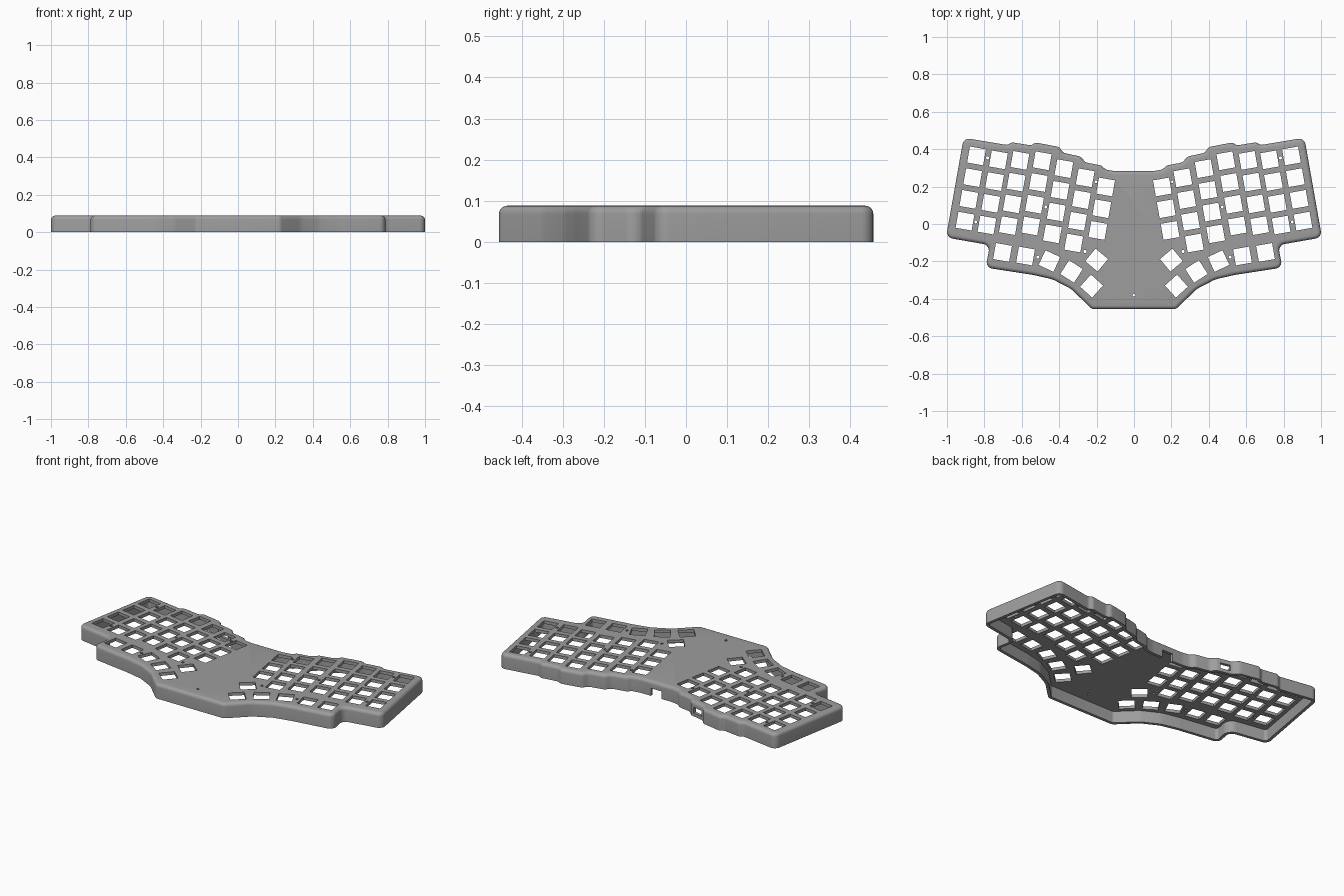
import bpy, bmesh, math
from mathutils import Vector, Matrix

if "Cube" in bpy.data.objects:
    bpy.data.objects.remove(bpy.data.objects["Cube"])

HEIGHT, FILLET, WALL, PLATE = 0.088, 0.02, 0.018, 0.018
TILT = math.radians(10)

# Right half of the outline, from the back centre round to the front centre
HALF = [(.104, .283), (.152, .291), (.174, .313), (.259, .329), (.286, .361), (.377, .380),
        (.401, .412), (.527, .436), (.548, .420), (.655, .437), (.676, .422), (.911, .461),
        (1.005, -.072), (.770, -.113), (.794, -.233), (.540, -.272), (.435, -.296),
        (.335, -.348), (.225, -.455)]


def round_corners(pts):
    """Replace each corner of a clockwise loop with a short arc."""
    out, n = [], len(pts)
    for i, p in enumerate(pts):
        a, b = pts[i - 1] - p, pts[(i + 1) % n] - p
        turn = math.pi - a.angle(b)
        radius = 0.1 if turn < math.radians(20) else 0.035
        t = min(radius * math.tan(turn / 2), 0.45 * a.length, 0.45 * b.length)
        r = t / math.tan(turn / 2)
        bis = (a.normalized() + b.normalized()).normalized()
        centre = p + bis * math.hypot(t, r)
        start = p + a.normalized() * t - centre
        sweep = -turn if a.x * b.y - a.y * b.x > 0 else turn
        steps = max(2, math.ceil(math.degrees(turn) / 13))
        for k in range(steps + 1):
            ang = sweep * k / steps
            c, s = math.cos(ang), math.sin(ang)
            out.append(centre + Vector((c * start.x - s * start.y, s * start.x + c * start.y)))
    return out


def inset(pts, d):
    """Move a clockwise loop inwards by d."""
    out, n = [], len(pts)
    for i, p in enumerate(pts):
        e1 = (p - pts[i - 1]).normalized()
        e2 = (pts[(i + 1) % n] - p).normalized()
        n1, n2 = Vector((e1.y, -e1.x)), Vector((e2.y, -e2.x))
        out.append(p + (n1 + n2) * (d / (1 + n1.dot(n2))))
    return out


def finish(bm, name):
    bmesh.ops.recalc_face_normals(bm, faces=bm.faces)
    mesh = bpy.data.meshes.new(name)
    bm.to_mesh(mesh)
    bm.free()
    ob = bpy.data.objects.new(name, mesh)
    bpy.context.collection.objects.link(ob)
    return ob


def add_box(bm, centre, size, angle=0):
    m = Matrix.Translation(centre) @ Matrix.Rotation(angle, 4, 'Z') @ Matrix.Diagonal((*size, 1))
    bmesh.ops.create_cube(bm, size=1, matrix=m)


# Case shell: hollow underneath, with a rounded top edge
half = [Vector(p) for p in HALF]
outline = round_corners(half + [Vector((-p.x, p.y)) for p in reversed(half)])
levels = [(WALL, HEIGHT - PLATE), (WALL, 0), (0, 0)]
for k in range(6):
    a = k / 5 * math.pi / 2
    levels.append((FILLET * (1 - math.cos(a)), HEIGHT - FILLET * (1 - math.sin(a))))
bm = bmesh.new()
rings = [[bm.verts.new((p.x, p.y, z)) for p in inset(outline, d)] for d, z in levels]
for low, high in zip(rings, rings[1:]):
    for i in range(len(low)):
        bm.faces.new((low[i - 1], low[i], high[i], high[i - 1]))
bm.faces.new(rings[0])
bm.faces.new(rings[-1])
case = finish(bm, "keyboard_case")

# Key cutouts: staggered columns (back key position, key count) as right-hand positions
KEY, PITCH = 0.087, 0.118
COLUMNS = [(.842, .364, 4), (.725, .343, 4), (.610, .340, 4), (.491, .338, 4),
           (.375, .296, 4), (.261, .247, 4), (.152, .198, 3)]
keys = [(x + r * PITCH * math.sin(TILT), y - r * PITCH * math.cos(TILT), 10)
        for x, y, count in COLUMNS for r in range(count)]
# Front row and thumb arc: x, y, angle
keys += [(.703, -.152, 10), (.580, -.171, 10), (.452, -.198, 25), (.334, -.254, 33),
         (.227, -.332, 42), (.200, -.193, 40)]
bm = bmesh.new()
for x, y, deg in keys:
    for side in (1, -1):
        add_box(bm, (side * x, y, HEIGHT), (KEY, KEY, 0.08), side * math.radians(deg))
key_cutter = finish(bm, "key_cutter")

# Screw holes
SCREWS = [(.783, .353), (.203, .226), (.472, .091), (.846, .011), (.514, -.177), (.262, -.147)]
bm = bmesh.new()
for x, y in [(s * x, y) for x, y in SCREWS for s in (1, -1)] + [(0, -.38)]:
    bmesh.ops.create_cone(bm, cap_ends=True, segments=12, radius1=.008, radius2=.008, depth=.08,
                          matrix=Matrix.Translation((x, y, HEIGHT)))
screw_cutter = finish(bm, "screw_cutter")

# Cable notch at the back centre and a port window in the back left wall
bm = bmesh.new()
add_box(bm, (0, .28, .015), (.07, .07, .06))
add_box(bm, (-.337, .364, .037), (.062, .07, .034), -TILT)
port_cutter = finish(bm, "port_cutter")

bpy.context.view_layer.objects.active = case
case.select_set(True)
for cutter in (key_cutter, screw_cutter, port_cutter):
    mod = case.modifiers.new(cutter.name, 'BOOLEAN')
    mod.operation, mod.solver, mod.object = 'DIFFERENCE', 'EXACT', cutter
    bpy.ops.object.modifier_apply(modifier=mod.name)
    bpy.data.objects.remove(cutter)

# Grey plastic
grey = bpy.data.materials.new("grey_plastic")
grey.diffuse_color = (0.34, 0.34, 0.34, 1)
grey.use_nodes = True
grey.node_tree.nodes["Principled BSDF"].inputs["Base Color"].default_value = grey.diffuse_color
case.data.materials.clear()
case.data.materials.append(grey)
bpy.ops.object.shade_smooth_by_angle(angle=math.radians(30))
